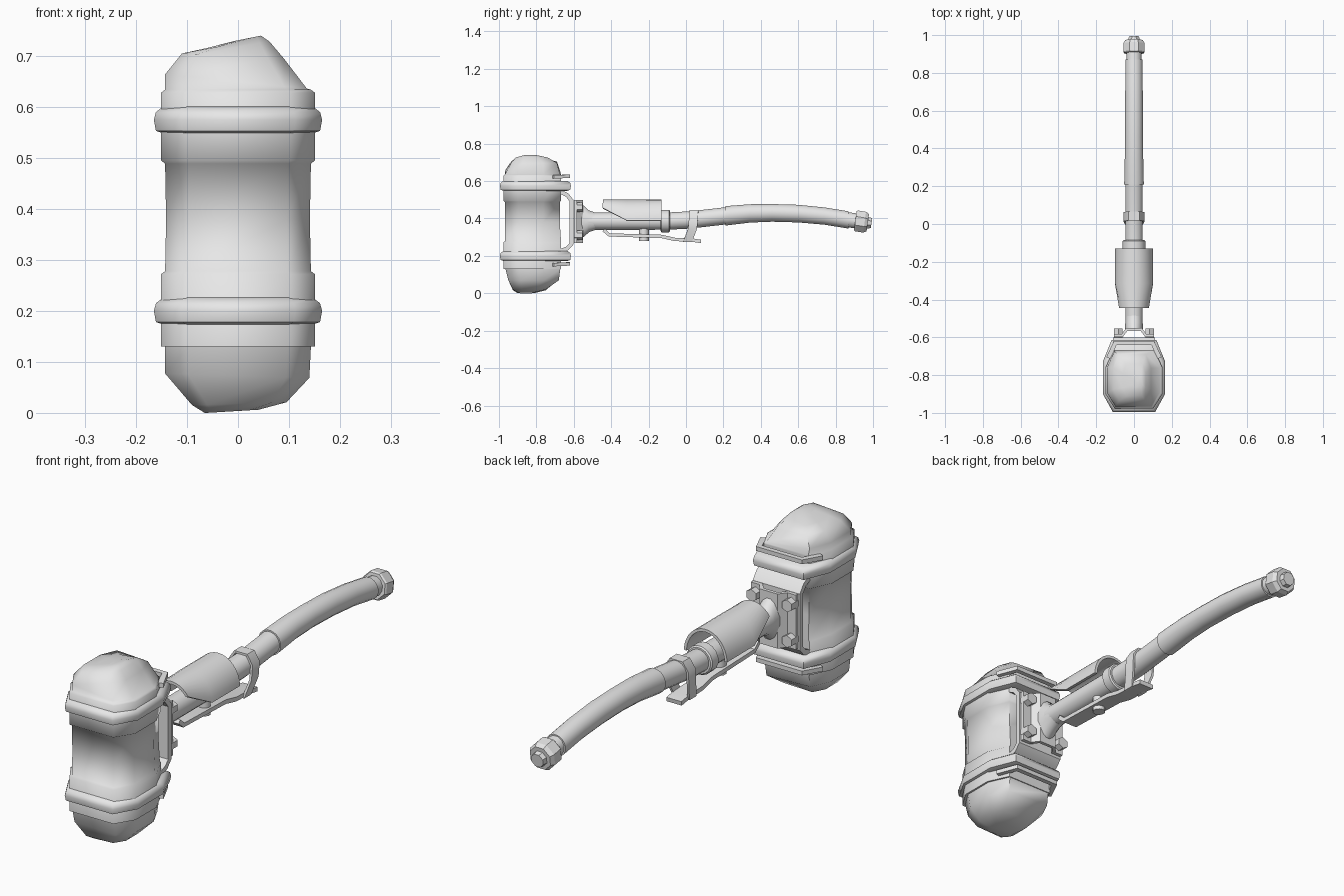
import bpy, bmesh, math
from mathutils import Vector

if "Cube" in bpy.data.objects:
    bpy.data.objects.remove(bpy.data.objects["Cube"])

grey = bpy.data.materials.new("plain grey")
grey.use_nodes = True
grey.diffuse_color = (0.8, 0.8, 0.8, 1)
grey.node_tree.nodes["Principled BSDF"].inputs["Base Color"].default_value = (0.8, 0.8, 0.8, 1)


def finish(name, bm, angle=40, thick=0):
    bmesh.ops.recalc_face_normals(bm, faces=bm.faces)
    mesh = bpy.data.meshes.new(name)
    bm.to_mesh(mesh)
    bm.free()
    mesh.materials.append(grey)
    ob = bpy.data.objects.new(name, mesh)
    bpy.context.collection.objects.link(ob)
    bpy.ops.object.select_all(action="DESELECT")
    ob.select_set(True)
    bpy.context.view_layer.objects.active = ob
    if thick:
        mod = ob.modifiers.new("thickness", "SOLIDIFY")
        mod.thickness, mod.offset = thick, 0
        bpy.ops.object.modifier_apply(modifier=mod.name)
    bpy.ops.object.shade_smooth_by_angle(angle=math.radians(angle))
    return ob


def loft(name, rings, angle=40, closed=True, thick=0):
    """Skin a list of equal-sized point rings."""
    bm = bmesh.new()
    vs = [[bm.verts.new(p) for p in ring] for ring in rings]
    n = len(rings[0])
    for a, b in zip(vs, vs[1:]):
        for i in range(n if closed else n - 1):
            j = (i + 1) % n
            bm.faces.new((a[i], a[j], b[j], b[i]))
    if closed:
        bm.faces.new(vs[0])
        bm.faces.new(vs[-1])
    return finish(name, bm, angle, thick)


def tube(name, stations, sides=12, tilt=0, angle=40):
    """Tube along y; each station is y, z, radius and optional x radius."""
    rings = []
    for y, z, r, *rx in stations:
        w = rx[0] if rx else r
        ring = []
        for i in range(sides):
            a = 2 * math.pi * (i + 0.5) / sides
            dz = r * math.sin(a)
            ring.append((w * math.cos(a), y - tilt * dz, z + dz))
        rings.append(ring)
    return loft(name, rings, angle)


def strip(name, path, offset, thick, angle=30):
    """Sheet made by sweeping a path from -offset to +offset, then thickened."""
    off = Vector(offset)
    return loft(name, [[Vector(p) - off for p in path], [Vector(p) + off for p in path]],
                angle, False, thick)


HALF = [(0.68, -1), (1, -0.5), (1, 0.4), (0.72, 1)]
OCT = HALF + [(-x, y) for x, y in reversed(HALF)]


def slab(z, x0, x1, y0, y1, rise=0):
    """Octagonal head section; rise is the slope across x."""
    cx, cy, hx, hy = (x0 + x1) / 2, (y0 + y1) / 2, (x1 - x0) / 2, (y1 - y0) / 2
    return [(cx + hx * u, cy + hy * v, z + rise * hx * u) for u, v in OCT]


# Head: barrel with stepped collars and irregular rounded ends
barrel = [
    slab(0.003, -0.065, 0.04, -0.9, -0.81, 0.06),
    slab(0.018, -0.09, 0.095, -0.925, -0.75, 0.03),
    slab(0.073, -0.143, 0.14, -0.95, -0.68, -0.03),
    slab(0.13, -0.143, 0.143, -0.965, -0.672)]
for lo, hi in ((0.13, 0.272), (0.495, 0.628)):
    for z, w in ((lo, 0.151), (hi, 0.151), (hi + 0.006, 0.143)):
        barrel.append(slab(z, -w, w, -0.826 - w, -0.668))
    if lo < 0.2:
        barrel.append(slab(0.38, -0.141, 0.141, -0.967, -0.675))
        barrel.append(slab(0.489, -0.143, 0.143, -0.969, -0.675))
barrel += [
    slab(0.65, -0.143, 0.135, -0.965, -0.675, -0.1),
    slab(0.7, -0.11, 0.09, -0.935, -0.69, -0.05),
    slab(0.722, -0.06, 0.062, -0.91, -0.74, 0.1),
    slab(0.735, -0.005, 0.045, -0.865, -0.8, 0.2)]
loft("hammer_head", barrel, 62)

# Two rounded clamping bands and the bent strips beside them
for label, mid, s in (("lower", 0.2, -1), ("upper", 0.575, 1)):
    band = []
    for dz, inset in ((-0.027, 0.02), (-0.022, 0.004), (0, 0), (0.015, 0.004), (0.026, 0.018)):
        w = 0.165 - inset
        band.append(slab(mid + s * -dz if s < 0 else mid + dz, -w, w, -0.995 + inset, -0.615 - inset))
    loft(label + "_band", band, 62)
    z = mid + s * 0.047
    strip(label + "_strip", [(-0.135, -0.71, z), (-0.1, -0.63, z + 0.004), (0.1, -0.63, z + 0.004),
                             (0.135, -0.71, z)], (0, 0, 0.009), 0.025)

# Mounting bracket behind the head
strip("back_plate", [(0, -0.685, 0.55), (0, -0.635, 0.525), (0, -0.612, 0.495), (0, -0.612, 0.265),
                     (0, -0.635, 0.24), (0, -0.685, 0.22)], (0.11, 0, 0), 0.022)
strip("raised_bracket", [(-0.105, -0.59, 0.385), (-0.062, -0.59, 0.385), (-0.038, -0.558, 0.385),
                         (0.038, -0.558, 0.385), (0.062, -0.59, 0.385), (0.105, -0.59, 0.385)],
      (0, 0, 0.115), 0.016)
for side in (-1, 1):
    for z in (0.31, 0.46):
        bolt = tube("bracket_bolt", [(-0.6, 0, 0.026), (-0.553, 0, 0.026)], 6)
        bolt.location = (side * 0.083, 0, z)

# Handle shaft with flared foot and collars
tube("shaft_flare", [(-0.56, 0.385, 0.09, 0.048), (-0.545, 0.385, 0.085, 0.048),
                     (-0.52, 0.385, 0.06, 0.047), (-0.485, 0.385, 0.047, 0.046)], 16)
tube("shaft", [(-0.55, 0.385, 0.047), (-0.1, 0.386, 0.047), (0.02, 0.392, 0.047),
               (0.22, 0.415, 0.047)], 16)
tube("shaft_collar", [(-0.135, 0.386, 0.055), (-0.13, 0.386, 0.061), (-0.09, 0.386, 0.061),
                      (-0.085, 0.386, 0.055)], 16)

# Curved grip and faceted end cap
tube("grip", [(0.21, 0.414, 0.053), (0.34, 0.427, 0.05), (0.46, 0.43, 0.048), (0.6, 0.426, 0.048),
              (0.74, 0.413, 0.047), (0.87, 0.392, 0.047)], 16)
tube("grip_neck", [(0.85, 0.395, 0.041), (0.92, 0.386, 0.041)], 12, -0.14)
tube("end_cap", [(0.905, 0.388, 0.055), (0.912, 0.387, 0.06), (0.955, 0.38, 0.06),
                 (0.972, 0.378, 0.05)], 8, -0.14, 25)
tube("end_nub", [(0.965, 0.378, 0.034), (0.992, 0.375, 0.029)], 8, -0.14, 25)

# Half-round guard over the shaft, cut at a slant toward the head
guard = []
for y, low in ((-0.445, 0.455), (-0.315, 0.388), (-0.13, 0.388)):
    start = math.asin((low - 0.385) / 0.11)
    span = math.pi - 2 * start
    guard.append([(0.095 * math.cos(start + span * i / 16), y, 0.385 + 0.11 * math.sin(start + span * i / 16))
                  for i in range(17)])
loft("half_guard", guard, 40, False, 0.012)

# Lever under the shaft with its pivot, and the strap that holds it
strip("lever", [(0, -0.44, 0.338), (0, -0.41, 0.312), (0, -0.13, 0.304), (0, -0.06, 0.288),
                (0, 0.03, 0.285), (0, 0.08, 0.277)], (0.035, 0, 0), 0.018)
bm = bmesh.new()
bmesh.ops.create_cone(bm, cap_ends=True, segments=10, radius1=0.026, radius2=0.026, depth=0.075)
finish("lever_pivot", bm).location = (0, -0.225, 0.318)

side = [(-0.034, 0.008, 0.275), (-0.05, 0.035, 0.345), (-0.052, 0.04, 0.405), (-0.028, 0.042, 0.442)]
strip("strap", side + [(-x, y, z) for x, y, z in reversed(side)], (0, 0.024, 0), 0.01, 50)
